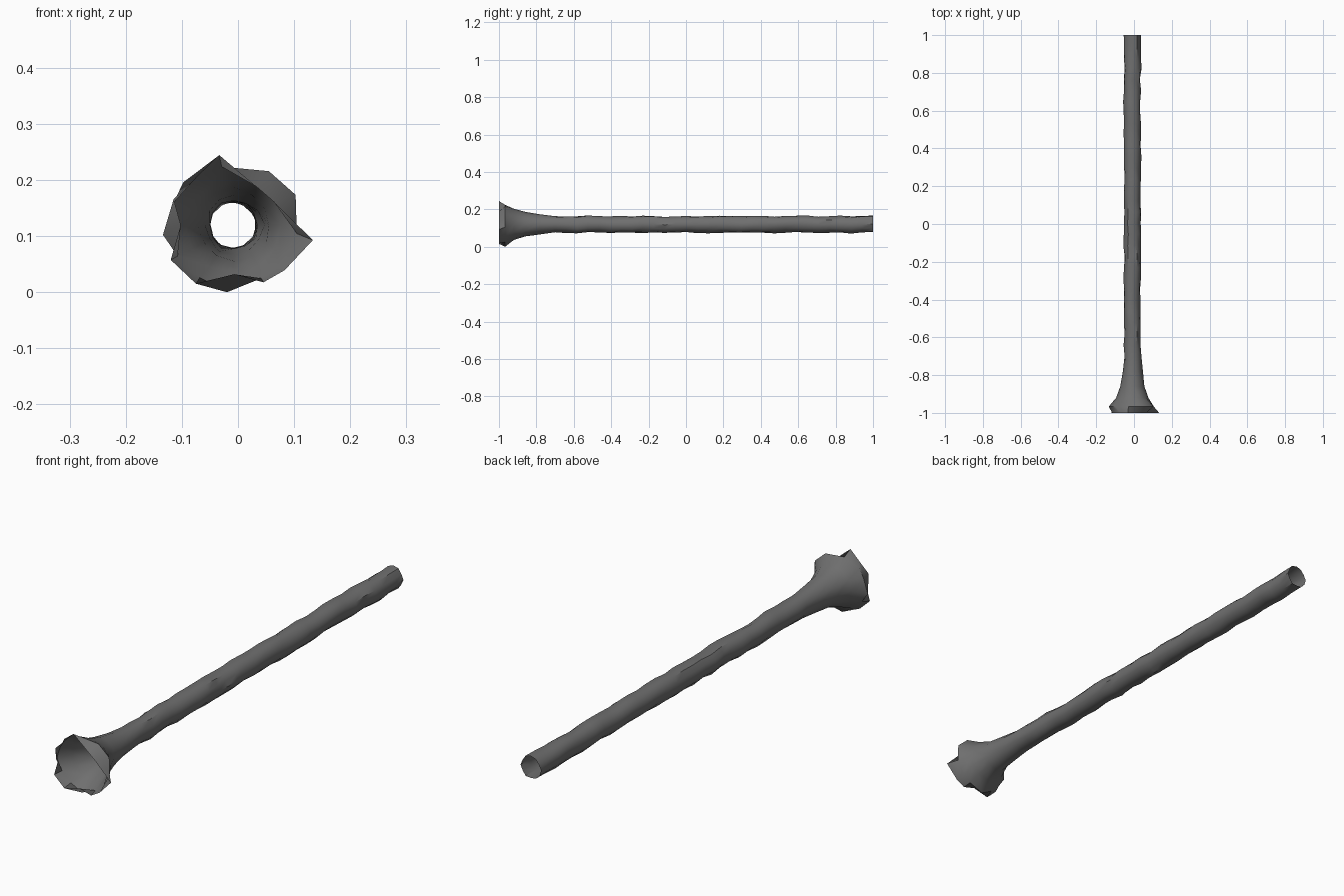
import bpy
import bmesh
import math
import random

random.seed(4)

default_cube = bpy.data.objects.get("Cube")
if default_cube:
    bpy.data.objects.remove(default_cube, do_unlink=True)

CENTRE_X, CENTRE_Z = -0.007, 0.12
SIDES = 12


def make_material(name, colour):
    material = bpy.data.materials.new(name)
    material.use_nodes = True
    material.diffuse_color = colour
    shader = material.node_tree.nodes["Principled BSDF"]
    shader.inputs["Base Color"].default_value = colour
    shader.inputs["Roughness"].default_value = 0.8
    return material


def add_ring(mesh, y, polar_points, shift_x=0.0, shift_z=0.0):
    """Ring of vertices around the tube axis, from (degrees, radius) pairs."""
    ring = []
    for degrees, radius in polar_points:
        angle = math.radians(degrees)
        x = CENTRE_X + shift_x + radius * math.cos(angle)
        z = CENTRE_Z + shift_z + radius * math.sin(angle)
        ring.append(mesh.verts.new((x, y, z)))
    return ring


def bridge(mesh, first, second):
    """Skin two neighbouring rings with quads facing outward."""
    for i in range(SIDES):
        j = (i + 1) % SIDES
        mesh.faces.new((first[i], first[j], second[j], second[i]))


def rough_circle(radius, roughness):
    step = 360 / SIDES
    return [(i * step, radius + random.uniform(-roughness, roughness))
            for i in range(SIDES)]


mesh = bmesh.new()

# Ragged mouth: scalloped front edge, with a wider ring of points behind it
front_edge = [(-11, 0.143), (30, 0.082), (60, 0.079), (102, 0.127),
              (128, 0.108), (157, 0.117), (180, 0.095), (209, 0.129),
              (237, 0.125), (270, 0.088), (297, 0.115), (318, 0.121)]
back_edge = [(-8, 0.113), (26, 0.122), (57, 0.114), (102, 0.106),
             (140, 0.118), (160, 0.115), (188, 0.128), (209, 0.115),
             (237, 0.112), (264, 0.1207), (297, 0.107), (318, 0.11)]
rings = [add_ring(mesh, -1.0, front_edge), add_ring(mesh, -0.967, back_edge)]

# Flare narrowing into the tube
for y, radius in [(-0.92, 0.085), (-0.86, 0.064), (-0.78, 0.052)]:
    rings.append(add_ring(mesh, y, rough_circle(radius, 0.003)))

# Long open tube with a lumpy surface
TUBE_START, TUBE_RINGS = -0.7, 30
for k in range(TUBE_RINGS):
    y = TUBE_START + (1.0 - TUBE_START) * k / (TUBE_RINGS - 1)
    sway_x = -0.002 + random.uniform(-0.002, 0.002)
    sway_z = random.uniform(-0.003, 0.001)
    rings.append(add_ring(mesh, y, rough_circle(0.0445, 0.003), sway_x, sway_z))

for first, second in zip(rings, rings[1:]):
    bridge(mesh, first, second)
bmesh.ops.recalc_face_normals(mesh, faces=mesh.faces)

data = bpy.data.meshes.new("flared_tube")
mesh.to_mesh(data)
mesh.free()
data.materials.append(make_material("dark_grey", (0.16, 0.16, 0.16, 1.0)))

tube = bpy.data.objects.new("flared_tube", data)
bpy.context.collection.objects.link(tube)
bpy.context.view_layer.objects.active = tube
tube.select_set(True)
bpy.ops.object.shade_smooth_by_angle(angle=math.radians(40))
